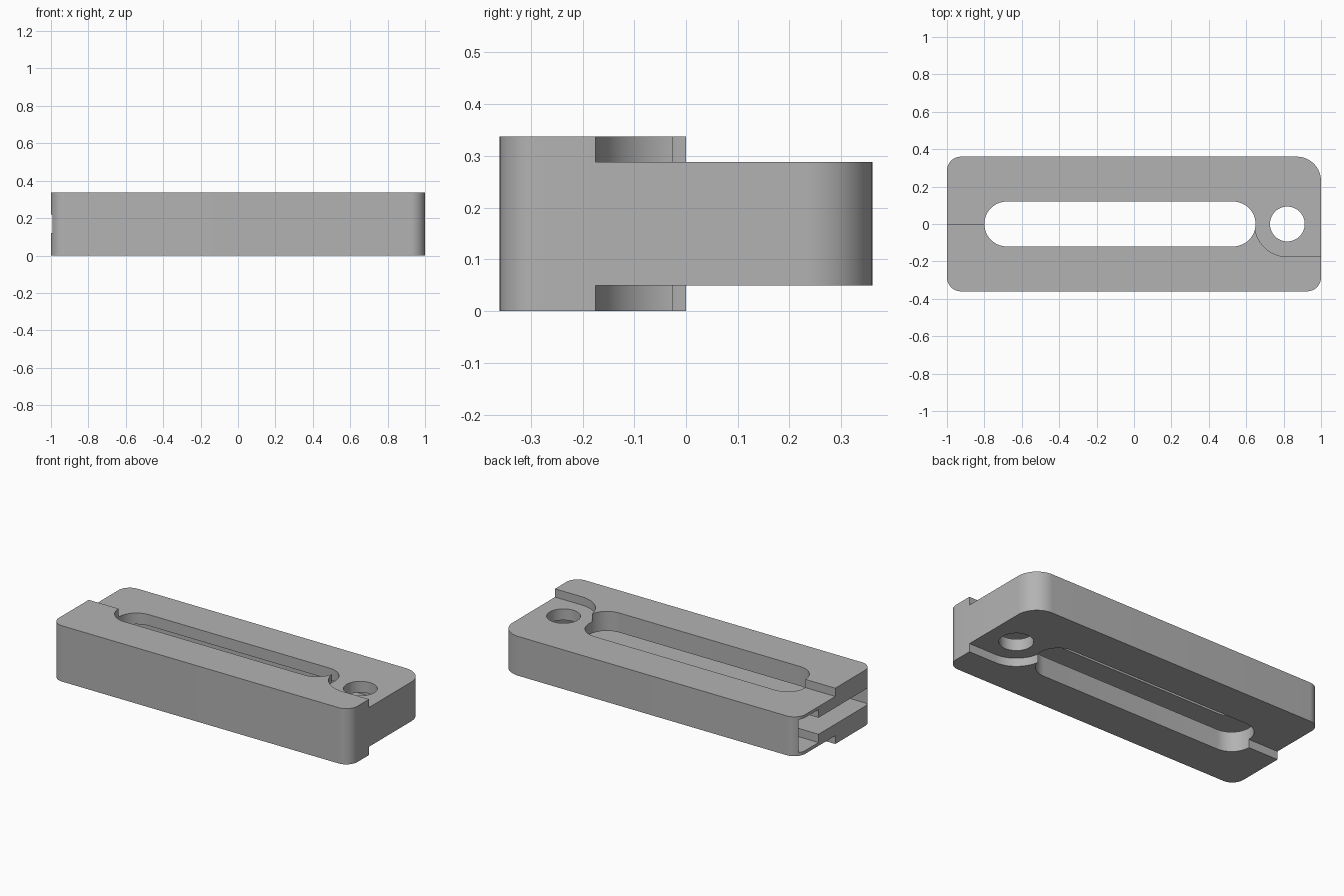
import bpy
import bmesh
from math import radians, sin, cos
from mathutils import Vector

if "Cube" in bpy.data.objects:
    bpy.data.objects.remove(bpy.data.objects["Cube"], do_unlink=True)

LENGTH_HALF, DEPTH_HALF, HEIGHT = 1.0, 0.36, 0.338
STEP = 0.05          # depth of the recess on the top and underside
HOLE_X = 0.82


def arc(cx, cy, r, start, end, steps=16):
    """Points along a circular arc, angles in degrees."""
    angles = [radians(start + (end - start) * i / steps) for i in range(steps + 1)]
    return [(cx + r * cos(a), cy + r * sin(a)) for a in angles]


def prism(name, profile, low, high, along_x=False):
    """Extrude a closed profile along z, or a (y, z) profile along x."""
    bm = bmesh.new()
    place = (lambda u, v: (low, u, v)) if along_x else (lambda u, v: (u, v, low))
    face = bm.faces.new([bm.verts.new(place(u, v)) for u, v in profile])
    moved = bmesh.ops.extrude_face_region(bm, geom=[face])["geom"]
    shift = Vector((high - low, 0, 0)) if along_x else Vector((0, 0, high - low))
    bmesh.ops.translate(bm, vec=shift,
                        verts=[g for g in moved if isinstance(g, bmesh.types.BMVert)])
    bmesh.ops.recalc_face_normals(bm, faces=bm.faces)
    mesh = bpy.data.meshes.new(name)
    bm.to_mesh(mesh)
    bm.free()
    obj = bpy.data.objects.new(name, mesh)
    bpy.context.collection.objects.link(obj)
    return obj


# Rounded block, with a larger radius on the back right corner
outline = []
for sx, sy, r, start in ((1, 1, 0.13, 0), (-1, 1, 0.075, 90),
                         (-1, -1, 0.075, 180), (1, -1, 0.075, 270)):
    outline += arc(sx * (LENGTH_HALF - r), sy * (DEPTH_HALF - r), r, start, start + 90)
body = prism("slotted_block", outline, 0, HEIGHT)

# Recess over the back half, curving forward around the round hole
recess = ([(-1.2, 0)] + arc(HOLE_X, 0, 0.175, 180, 270)
          + [(1.2, -0.175), (1.2, 0.6), (-1.2, 0.6)])
# Long slot with round ends, and the round hole
slot = arc(0.53, 0, 0.12, -90, 90, 24) + arc(-0.68, 0, 0.12, 90, 270, 24)
hole = arc(HOLE_X, 0, 0.093, 0, 360, 48)[:-1]
# Stepped inner channel, open at the left end
channel = [(-0.32, 0.12), (0.16, 0.12), (0.16, 0.07), (0.33, 0.07),
           (0.33, 0.27), (0.16, 0.27), (0.16, 0.22), (-0.32, 0.22)]

cutters = [
    prism("top_recess_cutter", recess, HEIGHT - STEP, 0.6),
    prism("bottom_recess_cutter", recess, -0.3, STEP),
    prism("channel_cutter", channel, -1.2, 0.93, along_x=True),
    prism("slot_cutter", slot, -0.4, 0.7),
    prism("hole_cutter", hole, -0.4, 0.7),
]
for cutter in cutters:
    cutter.hide_render = True
    cut = body.modifiers.new(cutter.name, "BOOLEAN")
    cut.operation = "DIFFERENCE"
    cut.solver = "EXACT"
    cut.object = cutter

# Bake the cuts and drop the cutters
bpy.context.view_layer.update()
evaluated = body.evaluated_get(bpy.context.evaluated_depsgraph_get())
baked = bpy.data.meshes.new_from_object(evaluated)
body.modifiers.clear()
body.data = baked
for cutter in cutters:
    bpy.data.objects.remove(cutter, do_unlink=True)

# Plain grey material
grey = bpy.data.materials.new("plain_grey")
grey.use_nodes = True
colour = (0.45, 0.45, 0.45, 1)
grey.diffuse_color = colour
grey.node_tree.nodes["Principled BSDF"].inputs["Base Color"].default_value = colour
body.data.materials.clear()
body.data.materials.append(grey)

for obj in bpy.context.selected_objects:
    obj.select_set(False)
body.select_set(True)
bpy.context.view_layer.objects.active = body
bpy.ops.object.shade_smooth_by_angle(angle=radians(30))
